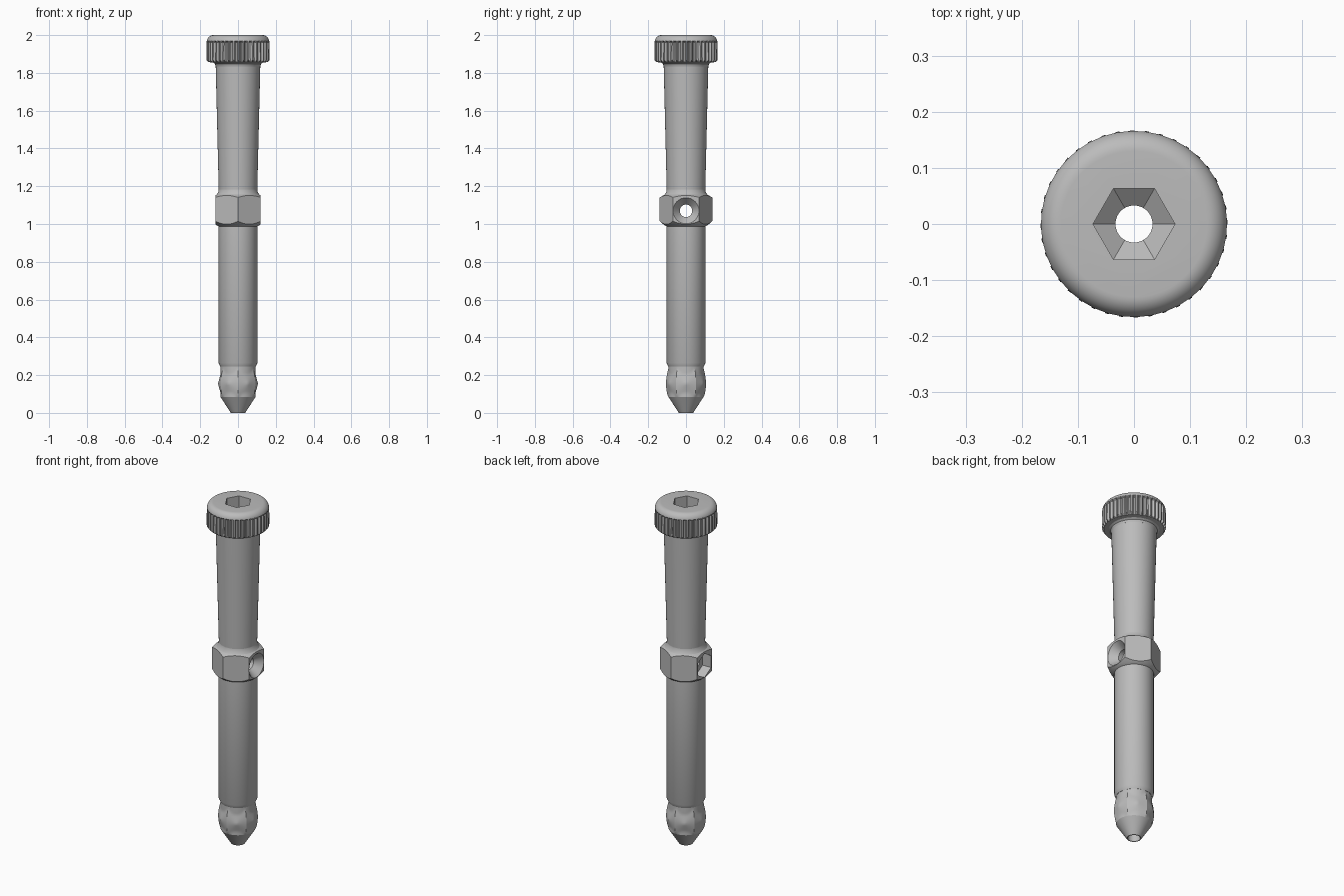
import bpy, bmesh
from math import sin, cos, pi, radians, hypot
from mathutils import Matrix

if "Cube" in bpy.data.objects:
    bpy.data.objects.remove(bpy.data.objects["Cube"], do_unlink=True)

grey = bpy.data.materials.new("steel grey")
grey.use_nodes = True
colour = (0.5, 0.5, 0.5, 1)
grey.diffuse_color = colour
grey.node_tree.nodes["Principled BSDF"].inputs["Base Color"].default_value = colour


def lathe(name, profile, n=72, phase=0, shape=None, matrix=None):
    """Closed solid of rings (radius, height); shape may vary the radius."""
    bm = bmesh.new()
    rings = []
    for r, z in profile:
        ring = []
        for i in range(n):
            a = phase + 2 * pi * i / n
            rad = shape(r, z, a, i) if shape else r
            ring.append(bm.verts.new((rad * cos(a), rad * sin(a), z)))
        rings.append(ring)
    for low, high in zip(rings, rings[1:]):
        for i in range(n):
            j = (i + 1) % n
            bm.faces.new((low[i], low[j], high[j], high[i]))
    bm.faces.new(rings[0][::-1])
    bm.faces.new(rings[-1])
    if matrix:
        bm.transform(matrix)
    bmesh.ops.recalc_face_normals(bm, faces=bm.faces)
    mesh = bpy.data.meshes.new(name)
    bm.to_mesh(mesh)
    bm.free()
    mesh.materials.append(grey)
    obj = bpy.data.objects.new(name, mesh)
    bpy.context.collection.objects.link(obj)
    return obj


def carve(obj, tool, operation="DIFFERENCE"):
    mod = obj.modifiers.new("carve", "BOOLEAN")
    mod.operation, mod.solver, mod.object = operation, "EXACT", tool
    bpy.context.view_layer.objects.active = obj
    bpy.ops.object.modifier_apply(modifier=mod.name)


def knurl(r, z, a, i):
    # flat teeth with narrow grooves on the side band only
    return r - 0.012 if 1.86 < z < 1.967 and i % 4 > 1 else r


def studs(r, z, a, i):
    # six shallow cones round the barrel
    t = (a + pi / 6) % (pi / 3) - pi / 6
    rad = 0.1
    for _ in range(12):
        rad = (0.106 - 0.27 * hypot(rad * sin(t), z - 0.155)) / cos(t)
    return max(r, rad) if 0.09 < z < 0.24 else r


# Knurled cap with rounded rim
fillet = [(0.13 + 0.036 * cos(radians(a)), 1.962 + 0.038 * sin(radians(a)))
          for a in range(0, 91, 10)]
head = lathe("knurled_head", [(0.118, 1.835), (0.122, 1.848), (0.132, 1.855), (0.157, 1.857),
                              (0.167, 1.868)] + fillet, 160, shape=knurl)

# Shafts above and below the collar
upper = lathe("upper_shaft", [(0.102, 1.18), (0.118, 1.835)])
lower = lathe("lower_shaft", [(0.094, 0.245), (0.103, 0.265), (0.103, 0.99)])

# Hexagonal collar with turned chamfers
collar = lathe("hex_collar", [(0.139, 0.98), (0.139, 1.19)], 6, pi / 6)
turning = lathe("collar_turning", [(0.103, 0.988), (0.116, 0.995), (0.145, 1.02), (0.145, 1.137),
                                   (0.114, 1.155), (0.105, 1.168), (0.102, 1.182)])
carve(collar, turning, "INTERSECT")

# Studded barrel and conical nose
barrel = lathe("studded_barrel", [(0.093, 0.085 + 0.01 * i) for i in range(17)], shape=studs)
nose = lathe("nose_cone", [(0.038, 0), (0.093, 0.085)])

# Cutters: axial bore, drive socket, cross hole with countersink and nut pocket
bore = lathe("bore_cutter", [(0.033, -0.1), (0.033, 2.1)], 48)
socket = lathe("socket_cutter", [(0.033, 1.85), (0.073, 1.88), (0.073, 2.1)], 6)
sideways = Matrix.Translation((0, 0, 1.07)) @ Matrix.Rotation(pi / 2, 4, "Y")
cross = lathe("cross_cutter", [(0.033, -0.2), (0.033, 0.078), (0.085, 0.14)], 48, matrix=sideways)
pocket = lathe("pocket_cutter", [(0.07, -0.2), (0.07, -0.065)], 6, matrix=sideways)

parts = [head, upper, collar, lower, barrel, nose]
carve(head, socket)
carve(collar, pocket)
carve(collar, cross)
for part in parts:
    carve(part, bore)
for tool in (turning, bore, socket, cross, pocket):
    bpy.data.objects.remove(tool, do_unlink=True)

# Smooth turned surfaces, sharp edges kept
bpy.ops.object.select_all(action="DESELECT")
for part in parts:
    part.select_set(True)
bpy.context.view_layer.objects.active = head
bpy.ops.object.shade_smooth_by_angle(angle=radians(25))
